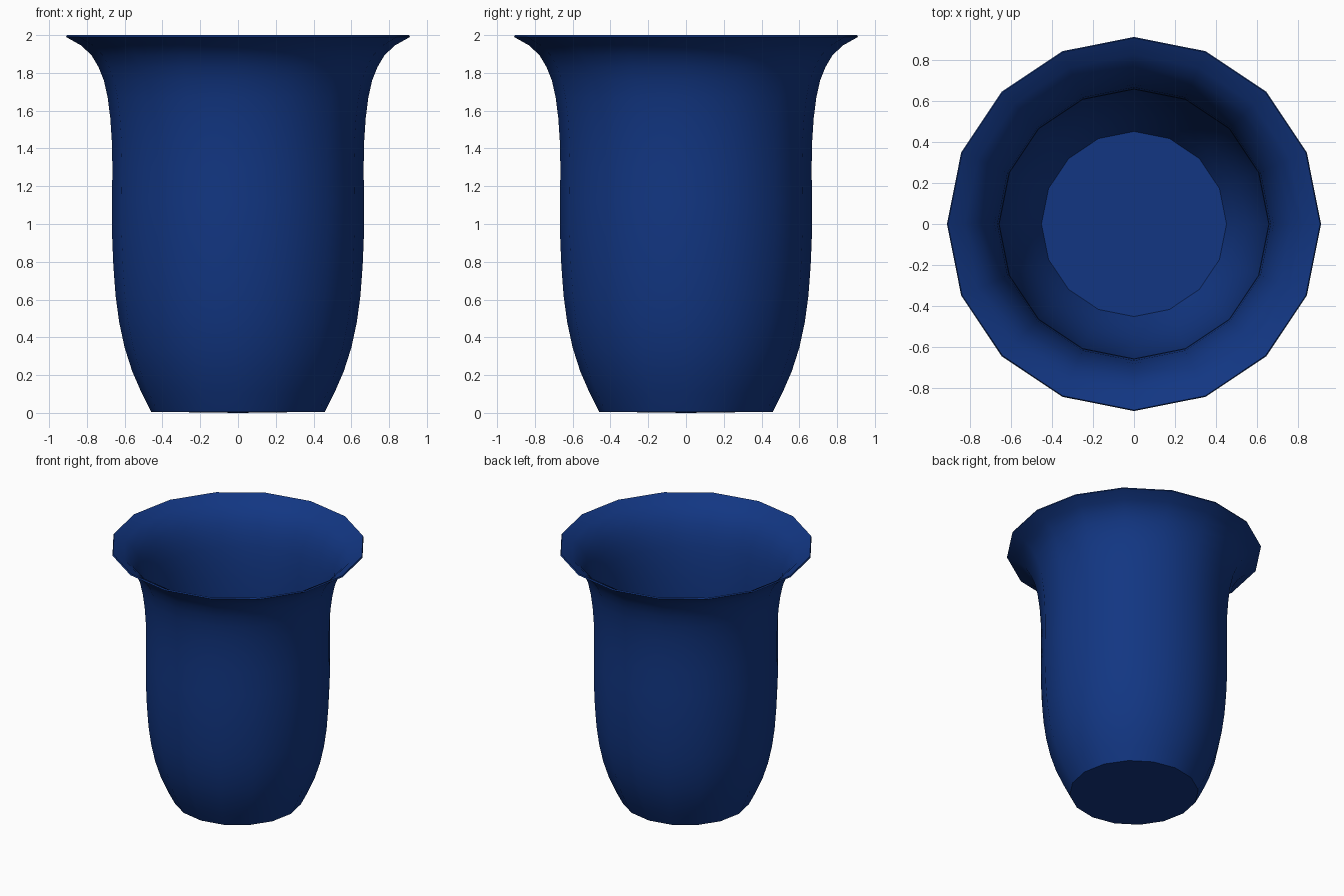
import bpy, bmesh, math

if "Cube" in bpy.data.objects:
    bpy.data.objects.remove(bpy.data.objects["Cube"])

SIDES = 16
WALL = 0.011

# outer profile of the vase: (radius, height)
outer = [(0.46, 0.006), (0.51, 0.105), (0.56, 0.22), (0.60, 0.345), (0.629, 0.48),
         (0.648, 0.62), (0.66, 0.78), (0.667, 0.95), (0.667, 1.12), (0.665, 1.30),
         (0.668, 1.44), (0.676, 1.56), (0.69, 1.67), (0.71, 1.76), (0.738, 1.83),
         (0.775, 1.893), (0.83, 1.945), (0.91, 1.990)]

# inner profile: outer profile pushed inward along its normal
inner = []
for i, (r, z) in enumerate(outer):
    a, b = outer[max(i - 1, 0)], outer[min(i + 1, len(outer) - 1)]
    dr, dz = b[0] - a[0], b[1] - a[1]
    n = math.hypot(dr, dz)
    inner.append((r - WALL * dz / n, z + WALL * dr / n))
inner[-1] = (0.905, 2.0)

bm = bmesh.new()


def ring(r, z):
    return [bm.verts.new((r * math.cos(math.tau * k / SIDES),
                          r * math.sin(math.tau * k / SIDES), z)) for k in range(SIDES)]


# walls and rim as one continuous skin
rings = [ring(r, z) for r, z in outer + inner[::-1]]
for lo, hi in zip(rings, rings[1:]):
    for k in range(SIDES):
        j = (k + 1) % SIDES
        bm.faces.new((lo[k], lo[j], hi[j], hi[k]))

# underside and inner floor as triangle fans
for edge, z, flip in ((rings[0], 0.0, True), (rings[-1], inner[0][1], False)):
    c = bm.verts.new((0, 0, z))
    for k in range(SIDES):
        tri = (c, edge[k], edge[(k + 1) % SIDES])
        bm.faces.new(tri[::-1] if flip else tri)
bmesh.ops.recalc_face_normals(bm, faces=bm.faces)

mesh = bpy.data.meshes.new("vase")
bm.to_mesh(mesh)
bm.free()
vase = bpy.data.objects.new("vase", mesh)
bpy.context.collection.objects.link(vase)

# deep blue glaze
mat = bpy.data.materials.new("blue_glaze")
mat.diffuse_color = (0.006, 0.037, 0.225, 1)
mat.use_nodes = True
mat.node_tree.nodes["Principled BSDF"].inputs["Base Color"].default_value = mat.diffuse_color
mesh.materials.append(mat)

# smooth walls, crisp rim and base
bpy.context.view_layer.objects.active = vase
vase.select_set(True)
bpy.ops.object.shade_smooth_by_angle(angle=math.radians(35))
